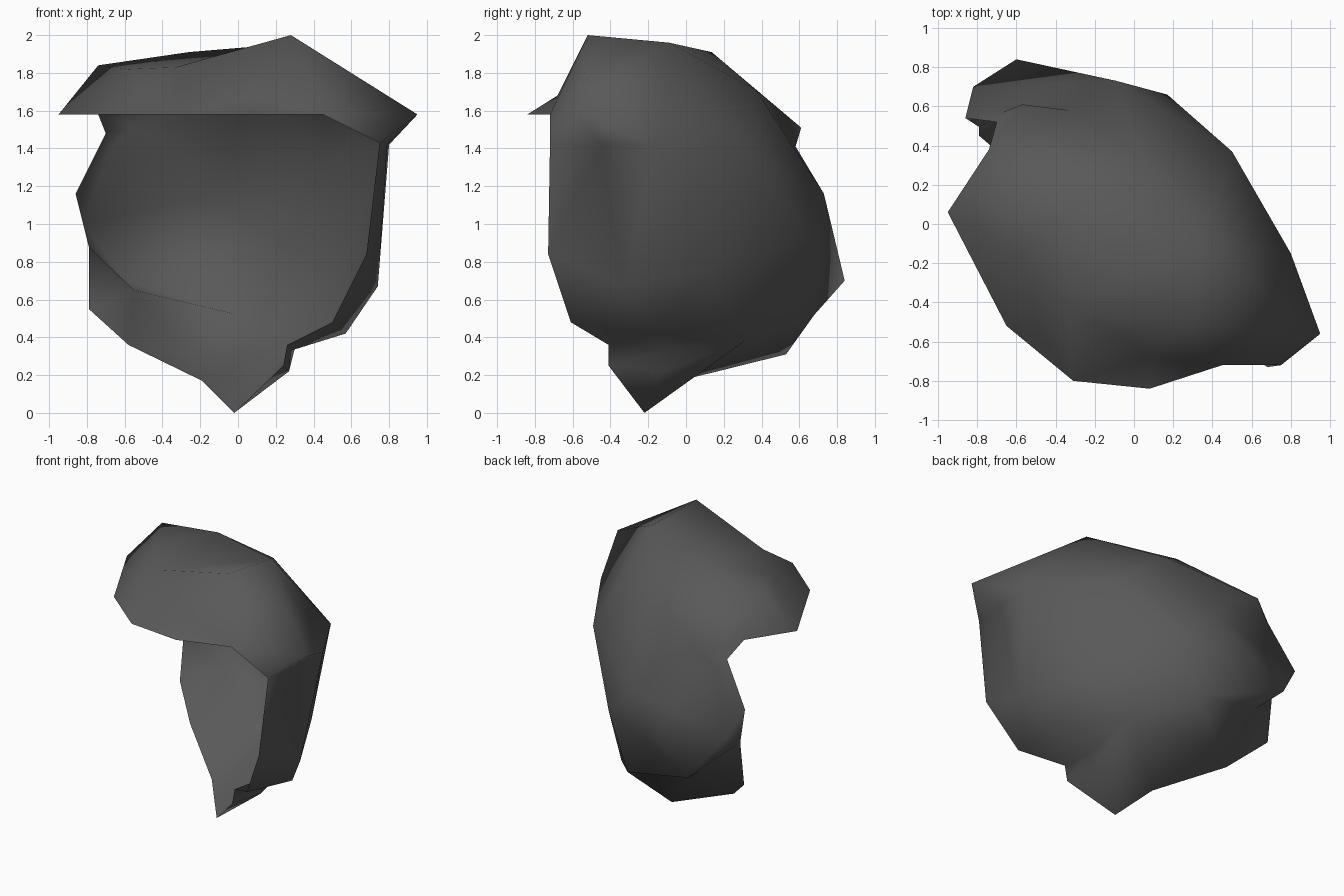
import bpy, bmesh
from mathutils import Vector

if "Cube" in bpy.data.objects:
    bpy.data.objects.remove(bpy.data.objects["Cube"])

# Open, hooded shell: a rim loop (brim + opening) and a handful of dome points.
BRIM_Z = 1.58
BRIM = [(-.74, .38), (-.95, .06), (-.65, -.52), (-.31, -.8), (.08, -.84), (.45, -.72)]
OPENING = [(.75, -.72, 1.43), (.68, -.73, .84), (.5, -.61, .48), (.26, -.41, .36), (.24, -.41, .25),
           (-.02, -.22, 0), (-.19, -.035, .17), (-.58, .27, .36), (-.79, .45, .55),
           (-.79, .495, .88), (-.86, .54, 1.16), (-.7, .52, 1.48)]
DOME = [(.95, -.56, 1.58), (.79, -.45, 1.42), (.27, -.12, .22), (.28, -.1, .33), (.57, -.18, .42),
        (.74, -.33, .67), (.8, -.15, 1.42), (.53, .1, .75), (.31, .31, .38), (-.255, .53, .31),
        (0, .68, .52), (-.55, .62, .65), (-.6, .84, .7), (-.82, .7, 1.0), (-.67, .57, 1.41),
        (-.57, .61, 1.51), (-.33, .58, 1.41), (-.09, .73, 1.16), (.17, .66, .92),
        (.5, .37, 1.35), (.03, .37, 1.71), (.34, -.09, 1.96), (-.26, .136, 1.91),
        (-.74, .17, 1.84), (.28, -.52, 2.0), (-.58, -.15, 1.82), (-.33, -.43, 1.83),
        (-.48, -.56, 1.72), (.1, -.68, 1.68)]
CENTRE = Vector((.08, .12, 1.1))

rim = [(x, y, BRIM_Z) for x, y in BRIM] + OPENING
points = [Vector(p) for p in rim + DOME]

# Skin the points around the centre: hull on a sphere, then move back to true positions
bm = bmesh.new()
verts = [bm.verts.new((p - CENTRE).normalized()) for p in points]
bmesh.ops.convex_hull(bm, input=verts)
rim_set = set(verts[:len(rim)])
bmesh.ops.recalc_face_normals(bm, faces=bm.faces)
for v, p in zip(verts, points):
    v.co = p

# Cut out the opening: every face that only touches the rim
bmesh.ops.delete(bm, geom=[f for f in bm.faces if all(v in rim_set for v in f.verts)],
                 context='FACES_ONLY')
bmesh.ops.delete(bm, geom=[e for e in bm.edges if not e.link_faces], context='EDGES')
bm.normal_update()
for f in bm.faces:
    f.smooth = True

mesh = bpy.data.meshes.new("hooded_shell")
bm.to_mesh(mesh)
bm.free()
shell = bpy.data.objects.new("hooded_shell", mesh)
bpy.context.collection.objects.link(shell)

mat = bpy.data.materials.new("dark_grey")
mat.diffuse_color = (.1, .1, .1, 1)
mat.use_nodes = True
mat.node_tree.nodes["Principled BSDF"].inputs["Base Color"].default_value = mat.diffuse_color
mesh.materials.append(mat)
